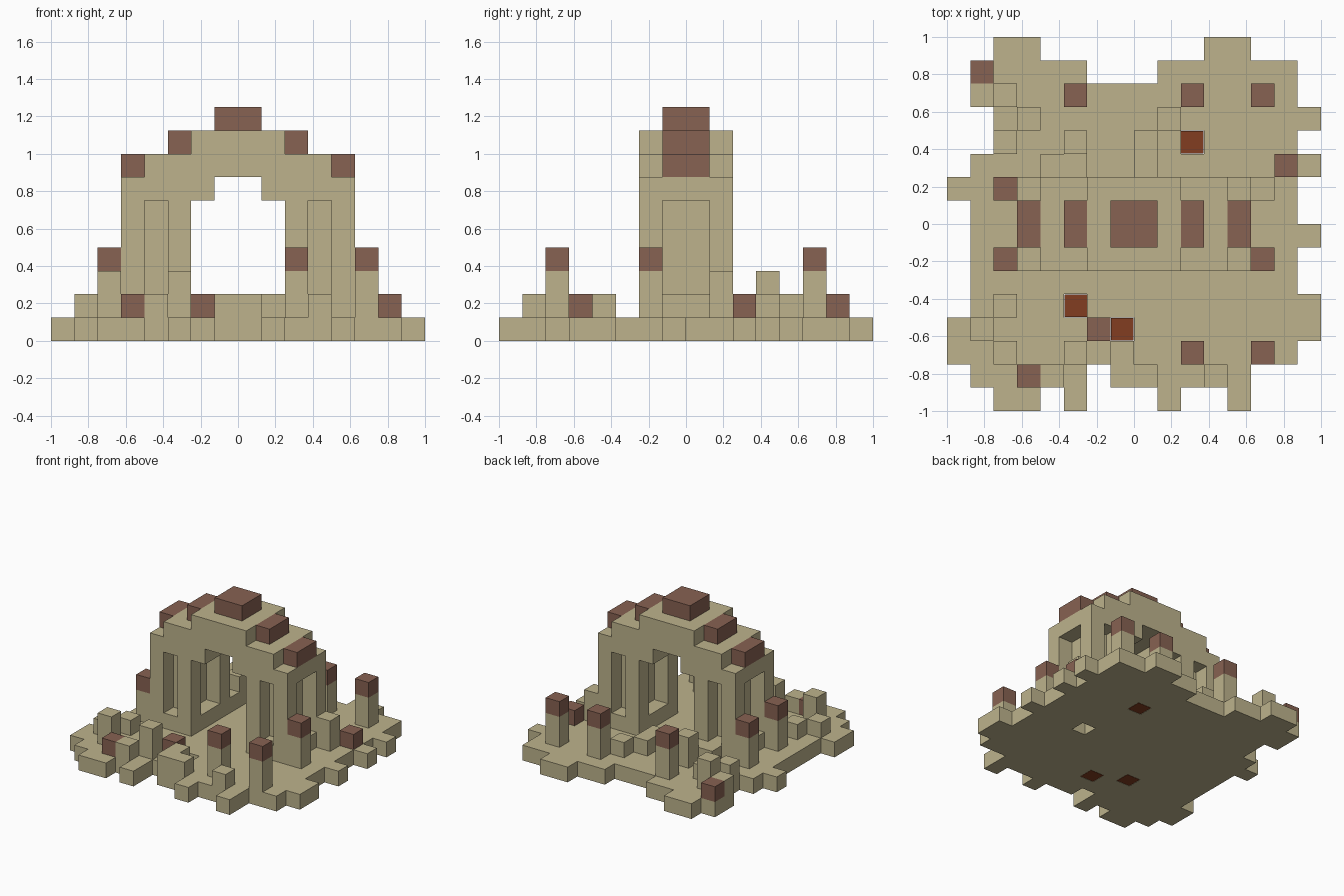
import bpy, bmesh
from mathutils import Vector

if "Cube" in bpy.data.objects:
    bpy.data.objects.remove(bpy.data.objects["Cube"], do_unlink=True)

U = 0.125  # block size


def material(name, rgb):
    m = bpy.data.materials.new(name)
    m.use_nodes = True
    m.diffuse_color = (*rgb, 1)
    m.node_tree.nodes["Principled BSDF"].inputs["Base Color"].default_value = (*rgb, 1)
    return m


sandstone = material("sandstone", (0.51, 0.45, 0.265))
clay = material("brown_clay", (0.245, 0.122, 0.085))
ember = material("ember_red", (0.225, 0.048, 0.015))


def block(xs, ys, zs):
    return {(x, y, z) for x in xs for y in ys for z in zs}


def finish(name, bm, mat):
    me = bpy.data.meshes.new(name)
    bm.to_mesh(me)
    bm.free()
    me.materials.append(mat)
    ob = bpy.data.objects.new(name, me)
    bpy.context.collection.objects.link(ob)
    return ob


def build(name, cells, mat, solid):
    """Make one mesh from the exposed sides of a set of blocks."""
    bm = bmesh.new()
    for c in cells:
        centre = Vector(((c[0] - 7.5) * U, (c[1] - 7.5) * U, (c[2] + 0.5) * U))
        for axis in range(3):
            for sign in (-1, 1):
                n = [0, 0, 0]
                n[axis] = sign
                if (c[0] + n[0], c[1] + n[1], c[2] + n[2]) in solid:
                    continue
                n = Vector(n)
                a = Vector((n.y, n.z, n.x))
                b = n.cross(a)
                bm.faces.new([bm.verts.new(centre + (n + p * a + q * b) * U / 2)
                              for p, q in ((-1, -1), (1, -1), (1, 1), (-1, 1))])
    bmesh.ops.remove_doubles(bm, verts=bm.verts, dist=0.001)
    bmesh.ops.dissolve_limit(bm, angle_limit=0.01, verts=bm.verts, edges=bm.edges)
    finish(name, bm, mat)


# Ragged ground slab: spans of blocks per row, front to back
rows = [
    [(2, 3), (5, 5), (9, 9), (12, 12)], [(1, 5), (7, 12)], [(0, 14)], [(0, 15)],
    [(1, 15)], [(1, 14)], [(1, 14)], [(1, 15)], [(1, 14)], [(0, 14)], [(1, 15)],
    [(2, 14)], [(2, 15)], [(1, 14)], [(1, 5), (9, 14)], [(2, 3), (11, 12)],
]
ember_pits = [(10, 11), (5, 4), (7, 3)]
base = set()
for y, spans in enumerate(rows):
    for first, last in spans:
        base |= block(range(first, last + 1), [y], [0])
base -= {(x, y, 0) for x, y in ember_pits + [(11, 7)]}

# Arch: two piers with niches on all four sides, stepped crown
depth, middle = range(6, 10), range(7, 9)
arch = block(range(4, 12), depth, [7]) | block(range(6, 10), depth, [8])
arch_caps = block(middle, middle, [9])
for left in (3, 10):
    arch |= block(range(left, left + 3), depth, range(1, 7))
    arch -= block([left + 1], (6, 9), range(2, 6))
    arch -= block((left, left + 2), middle, range(2, 6))
for x in (6, 9):
    arch |= block([x], depth, [6])
for x, z in ((3, 7), (12, 7), (5, 8), (10, 8)):
    arch_caps |= block([x], middle, [z])

# Rubble and broken columns: (x, y, height in blocks)
rubble = set()
for x, y, h in [
    (1, 13, 2), (2, 13, 3), (3, 12, 2), (2, 11, 2), (5, 11, 3), (4, 10, 2), (5, 10, 2),
    (8, 10, 2), (8, 11, 2), (9, 12, 2), (13, 9, 3), (2, 4, 2), (1, 3, 2), (2, 2, 3),
    (5, 2, 3), (4, 1, 2), (7, 2, 2), (7, 1, 2), (8, 1, 2), (11, 1, 2),
]:
    rubble |= block([x], [y], range(1, h))

# Posts with a clay cap block
posts, post_caps = set(), set()
for h, places in (
    (4, [(2, 6), (2, 9), (13, 6), (5, 13), (10, 13), (13, 13), (10, 2), (13, 2)]),
    (2, [(1, 14), (14, 10), (6, 3), (3, 1)]),
):
    for x, y in places:
        posts |= block([x], [y], range(1, h - 1))
        post_caps.add((x, y, h - 1))

parts = [("ground_slab", base, sandstone), ("arch", arch, sandstone),
         ("arch_caps", arch_caps, clay), ("rubble", rubble, sandstone),
         ("posts", posts, sandstone), ("post_caps", post_caps, clay)]
solid = set().union(*(cells for _, cells, _ in parts))
for name, cells, mat in parts:
    build(name, cells, mat, solid)

# Ember plates at the bottom of the pits
for i, (x, y) in enumerate(ember_pits):
    bm = bmesh.new()
    bmesh.ops.create_cube(bm, size=1)
    bmesh.ops.scale(bm, vec=(0.12, 0.12, 0.008), verts=bm.verts)
    bmesh.ops.translate(bm, vec=((x - 7.5) * U, (y - 7.5) * U, 0.004), verts=bm.verts)
    finish("ember_plate_%d" % (i + 1), bm, ember)
